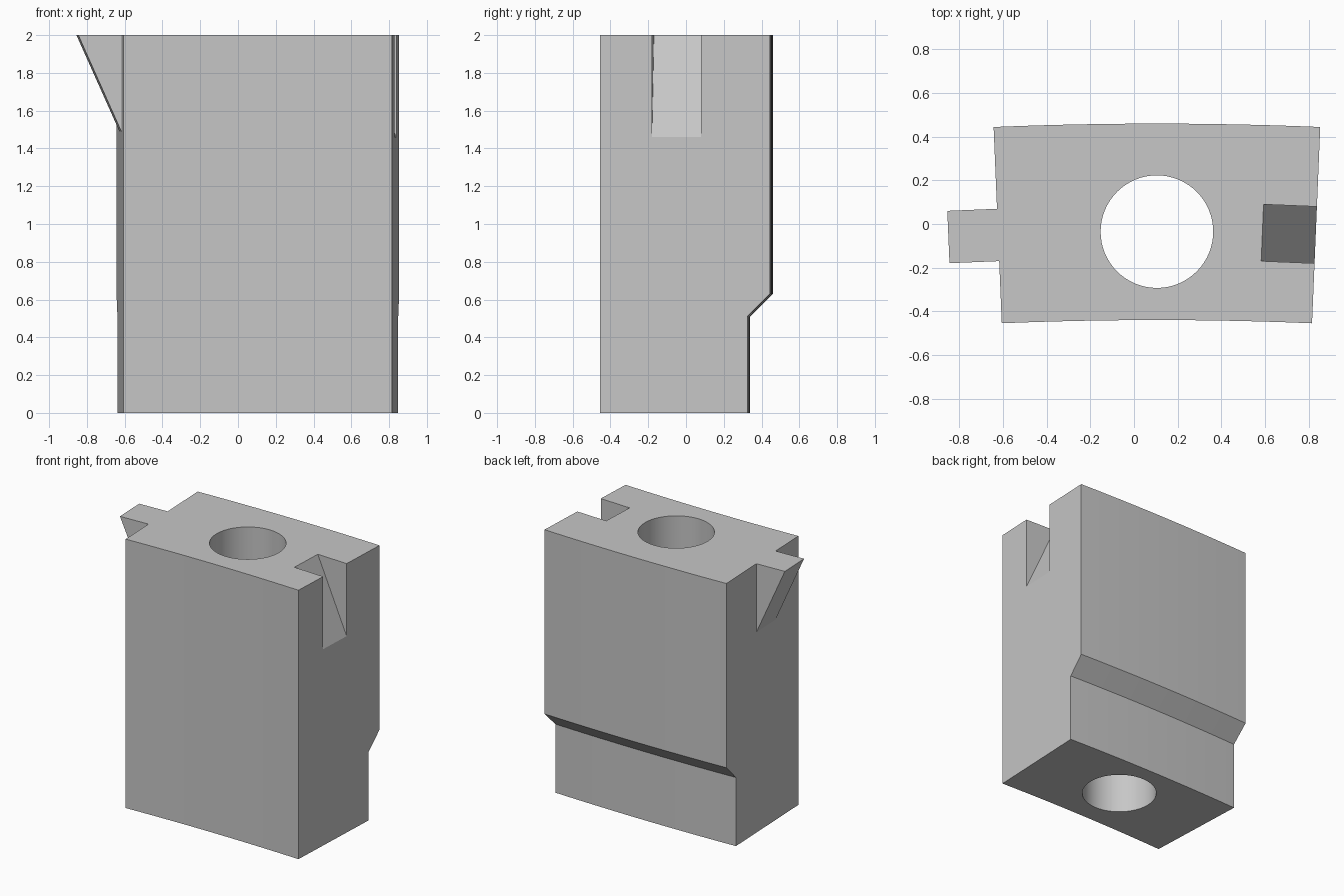
import bpy, bmesh, math

if "Cube" in bpy.data.objects:
    bpy.data.objects.remove(bpy.data.objects["Cube"])

CX, CY = 0.105, -17.49       # axis of the large ring this block is a segment of
HALF = 0.0417                # half angle of the segment
SEGS = 12

grey = bpy.data.materials.new("plain grey")
grey.diffuse_color = (0.57, 0.57, 0.57, 1)
grey.use_nodes = True
grey.node_tree.nodes["Principled BSDF"].inputs["Base Color"].default_value = grey.diffuse_color


def place(angle, r, t, z):
    """Point at ring angle and radius r, shifted by t along the tangent."""
    s, c = math.sin(angle), math.cos(angle)
    return (CX + r * s + t * c, CY + r * c - t * s, z)


def loft(name, sections):
    """Closed solid through a row of matching cross-sections."""
    bm = bmesh.new()
    rings = [[bm.verts.new(p) for p in sec] for sec in sections]
    n = len(rings[0])
    for a, b in zip(rings, rings[1:]):
        for i in range(n):
            j = (i + 1) % n
            bm.faces.new((a[i], a[j], b[j], b[i]))
    bm.faces.new(rings[0])
    bm.faces.new(rings[-1])
    bmesh.ops.recalc_face_normals(bm, faces=bm.faces)
    me = bpy.data.meshes.new(name)
    bm.to_mesh(me)
    bm.free()
    me.materials.append(grey)
    ob = bpy.data.objects.new(name, me)
    bpy.context.collection.objects.link(ob)
    return ob


def combine(target, tool, operation):
    """Apply a boolean and remove the helper."""
    bpy.context.view_layer.objects.active = target
    mod = target.modifiers.new(operation, 'BOOLEAN')
    mod.operation, mod.object, mod.solver = operation, tool, 'EXACT'
    tool.hide_render = True
    bpy.ops.object.modifier_apply(modifier=mod.name)
    bpy.data.objects.remove(tool)


# Curved block with a stepped lower back
profile = [(17.05, 0), (17.83, 0), (17.83, 0.51), (17.95, 0.63), (17.95, 2), (17.05, 2)]
angles = [HALF * (2 * i / SEGS - 1) for i in range(SEGS + 1)]
block = loft("curved_block", [[place(a, r, 0, z) for r, z in profile] for a in angles])

# Wedge tab on the left end
tab_shape = [(0.05, 1.49), (0, 1.49), (-0.228, 2), (0.05, 2)]
tab = loft("wedge_tab", [[place(-HALF, r, t, z) for t, z in tab_shape] for r in (17.335, 17.575)])
combine(block, tab, 'UNION')

# Matching sloped slot in the right end
slot_shape = [(-0.29, 2.1), (0.05, 1.35), (0.05, 2.1)]
slot = loft("slot_cutter", [[place(HALF, r, t, z) for t, z in slot_shape] for r in (17.325, 17.585)])
combine(block, slot, 'DIFFERENCE')

# Round hole from top to bottom
circle = [(CX + 0.258 * math.cos(k * math.tau / 64), -0.035 + 0.258 * math.sin(k * math.tau / 64))
          for k in range(64)]
hole = loft("hole_cutter", [[(x, y, z) for x, y in circle] for z in (-0.1, 2.1)])
combine(block, hole, 'DIFFERENCE')

bpy.ops.object.select_all(action='DESELECT')
block.select_set(True)
bpy.context.view_layer.objects.active = block
bpy.ops.object.shade_smooth_by_angle(angle=math.radians(20))
